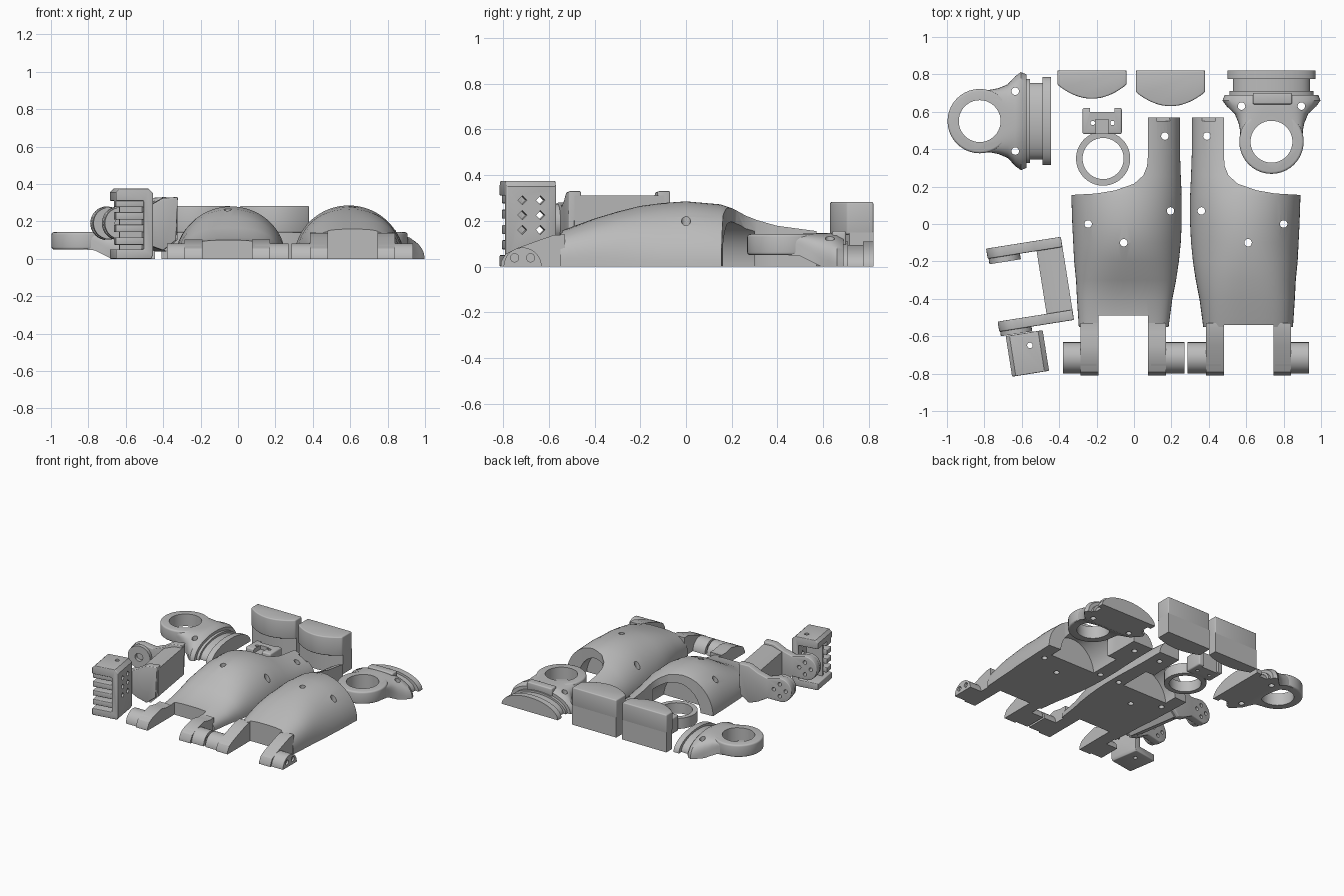
import bpy, bmesh
from math import sin, cos, pi, radians
from mathutils import Matrix, Vector

cube = bpy.data.objects.get("Cube")
if cube:
    bpy.data.objects.remove(cube, do_unlink=True)

GREY = (0.5, 0.5, 0.5, 1)
mat = bpy.data.materials.new("plain grey")
mat.use_nodes = True
mat.diffuse_color = GREY
mat.node_tree.nodes["Principled BSDF"].inputs["Base Color"].default_value = GREY


def make(name, bm, bevel=0):
    bmesh.ops.recalc_face_normals(bm, faces=bm.faces)
    me = bpy.data.meshes.new(name)
    bm.to_mesh(me)
    bm.free()
    me.materials.append(mat)
    ob = bpy.data.objects.new(name, me)
    bpy.context.collection.objects.link(ob)
    if bevel:
        mod = ob.modifiers.new("bevel", 'BEVEL')
        mod.width, mod.segments = bevel, 3
        mod.limit_method, mod.angle_limit = 'ANGLE', radians(50)
        apply(ob, mod)
    return ob


def apply(ob, mod):
    bpy.context.view_layer.objects.active = ob
    bpy.ops.object.modifier_apply(modifier=mod.name)


def loft(name, rings, bevel=0):
    """Skin a list of equal closed rings and cap the ends."""
    bm = bmesh.new()
    vs = [[bm.verts.new(p) for p in r] for r in rings]
    n = len(vs[0])
    for a, b in zip(vs, vs[1:]):
        for i in range(n):
            j = (i + 1) % n
            bm.faces.new((a[i], a[j], b[j], b[i]))
    bm.faces.new(vs[0])
    bm.faces.new(vs[-1])
    return make(name, bm, bevel)


def prism(name, pts, lo, hi, axis='z', bevel=0):
    """Extrude a flat outline along one axis."""
    place = {'x': lambda a, b, t: (t, a, b), 'y': lambda a, b, t: (a, t, b),
             'z': lambda a, b, t: (a, b, t)}[axis]
    return loft(name, [[place(a, b, t) for a, b in pts] for t in (lo, hi)], bevel)


def box(name, x, y, z, bevel=0):
    return prism(name, [(x[0], y[0]), (x[1], y[0]), (x[1], y[1]), (x[0], y[1])], *z, 'z', bevel)


def arc(cx, cy, r, a0=0, a1=360, n=40):
    return [(cx + r * cos(radians(a0 + (a1 - a0) * i / n)),
             cy + r * sin(radians(a0 + (a1 - a0) * i / n))) for i in range(n)]


def arch(y, xc, hw, z0, h, p=2, n=36):
    """Half superellipse section standing on z0."""
    out = []
    for i in range(n + 1):
        c, s = cos(pi * i / n), max(0, sin(pi * i / n))
        out.append((xc + hw * (1 if c > 0 else -1) * abs(c) ** (2 / p), y, z0 + h * s ** (2 / p)))
    return out


def cut(ob, *cutters):
    for c in cutters:
        mod = ob.modifiers.new("cut", 'BOOLEAN')
        mod.operation, mod.solver, mod.object = 'DIFFERENCE', 'EXACT', c
        apply(ob, mod)
        bpy.data.objects.remove(c, do_unlink=True)
    return ob


def hole(x, y, r=0.02):
    return prism("cutter", arc(x, y, r, n=20), -0.1, 0.6)


def put(objs, x, y, deg):
    m = Matrix.Translation(Vector((x, y, 0))) @ Matrix.Rotation(radians(deg), 4, 'Z')
    for o in objs:
        o.data.transform(m)


# Domed solid shells: a tongue and arched socket behind, two hinge prongs in front
def shell(side, mirrored, heights, notch, prong_h):
    X = (lambda x: 0.555 - x) if mirrored else (lambda x: x)
    ys = (-0.55, -0.4, -0.3, -0.2, -0.1, 0, 0.15, 0.26, 0.4, 0.57)
    left = (-.295, -.305, -.31, -.32, -.325, -.33, -.335, -.335, -.33, -.33)
    right = (.185, .205, .225, .24, .25, .255, .255, .25, .245, .245)
    powers = (3, 2.8, 2.5, 2.2) + (2,) * 6
    body = loft(side + "_shell", [arch(y, X((l + r) / 2), (r - l) / 2, 0, h, p)
                                  for y, l, r, h, p in zip(ys, left, right, heights, powers)])
    back = [(-.5, .155), (-.34, .155), (-.2, .163), (-.1, .18), (0, .215), (.05, .26),
            (.07, .31), (.075, .37), (.075, .7), (-.5, .7)]
    cut(body, loft("cutter", [arch(y, X(-.045), .19, -.02, .215) for y in (.06, .3)]),
        prism("cutter", [(X(a), b) for a, b in back], -0.1, 0.6),
        box("cutter", sorted((X(-.19), X(.075))), (-0.9, notch), (-0.1, 0.6)),
        box("cutter", sorted((X(.12), X(.2))), (0.55, 0.7), (0.1, 0.5)))
    cut(body, *[hole(X(a), b) for a, b in ((-.245, 0), (-.055, -.1), (.195, .07), (.165, .47))])
    # hinge prongs and knuckles
    for k, (a, b, c, d) in enumerate(((-.285, -.19, -.38, -.2), (.075, .17, .09, .27))):
        side_pts = [(-.53, 0), (-.53, prong_h), (-.58, prong_h * .98), (-.65, .085 + prong_h * .2),
                    (-.74, .08), (-.79, .055), (-.81, .02), (-.81, 0)]
        prism(f"{side}_prong_{k}", side_pts, *sorted((X(a), X(b))), 'x')
        knuckle = prism(f"{side}_knuckle_{k}", arc(-.715, 0, .083, 0, 180.01, 24) + [(-.798, 0)],
                        *sorted((X(c), X(d))), 'x')
        cut(knuckle, *[prism("cutter", arc(y, .038, .018, n=16), *sorted((X(e), X(e + .03))), 'x')
                       for y in (-.75, -.68) for e in (c - .015, d - .015)])


shell("right", False, (.09, .115, .165, .225, .265, .28, .272, .235, .195, .17), -0.49, .09)
shell("left", True, (.155, .21, .24, .265, .278, .285, .272, .235, .195, .17), -0.54, .14)


# Ring brackets with a saddle and stepped arch plates
def ring_bracket(side, x, y, deg, clip):
    ring = prism("ring", arc(0, 0, .172), .05, .142, 'z', .012)
    saddle = loft("saddle", [arch(*s) for s in (
        (0, 0, .165, .05, .092, 9), (.06, 0, .168, .045, .098, 7), (.1, 0, .176, .025, .12, 5),
        (.15, 0, .197, 0, .145, 3.5), (.19, 0, .24, 0, .147, 2.6), (.22, 0, .262, 0, .145, 2.2),
        (.25, 0, .25, 0, .13, 2.1))])
    bore = [prism("cutter", arc(0, 0, .112), -.1, .5) for _ in range(2)]
    cut(ring, bore[0])
    cut(saddle, bore[1], hole(-.16, .19), hole(.16, .19))
    parts = [ring, saddle]
    for k, (a, b, w, h) in enumerate(((.24, .27, .225, .11), (.26, .345, .205, .095), (.335, .38, .235, .11))):
        parts.append(loft(f"arch_plate_{k}", [arch(t, 0, w, 0, h) for t in (a, b)]))
    if clip:
        parts.append(box("clip_bar", (-.1, .11), (.2, .26), (.09, .155), .008))
    for o in parts:
        o.name = side + "_" + o.name
    put(parts, x, y, deg)


ring_bracket("left", .735, .44, 0, True)
ring_bracket("right", -.825, .55, -90, False)


# Curved pad blocks: a bulged upper pad over a slightly recessed base
def pad(side, x0, x1, front):
    mid, half = (x0 + x1) / 2, (x1 - x0) / 2

    def outline(edge, bulge):
        pts = [(mid + half * t / 8, edge - bulge * (1 - (t / 8) ** 2)) for t in range(-8, 9)]
        return pts + [(mid + half, .82), (mid - half, .82)]
    prism(side + "_pad", outline(front + .075, .075), .14, .282, 'z', .008)
    prism(side + "_pad_base", outline(front + .085, .04), 0, .15)


pad("right", -.41, -.04, .67)
pad("left", .01, .38, .63)

# Small loop with a snap clip
cut(prism("loop", arc(-.165, .35, .145), 0, .08), prism("cutter", arc(-.165, .35, .11), -.1, .5))
cut(box("snap_clip", (-.275, -.065), (.48, .62), (0, .12), .01),
    box("cutter", (-.235, -.105), (.6, .7), (-.1, .5)),
    box("cutter", (-.205, -.135), (.4, .56), (.09, .5)),
    hole(-.22, .54, .012), hole(-.115, .54, .012))

# Forked bracket: leaning web and two rounded horn plates
web = prism("fork_web", [(-.08, .08), (0, .04), (.06, .1), (.06, .31), (0, .31), (-.08, .28)],
            -.2, .2, 'y')
fork = [web]
for k, s in enumerate((-1, 1)):
    root = [(.05, .1), (.06, .33), (-.02, .325), (-.09, .285), (-.16, .26)]
    tip = arc(-.255, .19, .09, 90, 270, 16)
    y0, y1 = sorted((s * .17, s * .225))
    plate = prism(f"fork_plate_{k}", root + tip + [(-.16, .11), (-.09, .07), (-.02, .045)], y0, y1, 'y', .006)
    holes = [prism("cutter", arc(-.255 + .045 * cos(a * pi / 2), .19 + .045 * sin(a * pi / 2), .014, n=12),
                   -.5, .5, 'y') for a in range(4)]
    fork.append(cut(plate, *holes))
    boss_y = (.14, .17) if s > 0 else (-.25, -.225)
    boss = prism(f"fork_boss_{k}", arc(-.255, .19, .085, n=28), *boss_y, 'y')
    fork.append(cut(boss, prism("cutter", arc(-.255, .19, .03, n=16), -.5, .5, 'y')))
put(fork, -.415, -.3, 9)

# Upright holder: C-shaped frame, ribbed front and drilled wall
frame = [(-.1, 0), (.09, 0), (.1, .02), (.1, .35), (.075, .375), (-.08, .375), (-.1, .355),
         (-.1, .31), (.05, .31), (.05, .05), (-.1, .05)]
holder = prism("holder_frame", frame, -.11, .11, 'y', .005)
cut(holder, *[prism("cutter", arc(y, z, .02, n=4), .02, .2, 'x')
              for y in (-.04, .04) for z in (.16, .225, .29)])
cut(holder, hole(.02, .04, .015))
upright = [holder]
for k in range(4):
    z = .075 + k * .067
    upright.append(box(f"holder_rib_{k}", (-.1, .06), (-.1, -.03), (z, z + .04), .005))
upright.append(box("holder_back_wall", (-.07, .06), (-.04, -.02), (.04, .32)))
put(upright, -.57, -.692, 9)

# Smooth the curved faces and keep crisp edges
for ob in bpy.context.scene.objects:
    if ob.type == 'MESH':
        ob.data.shade_smooth()
        ob.data.set_sharp_from_angle(angle=radians(32))
